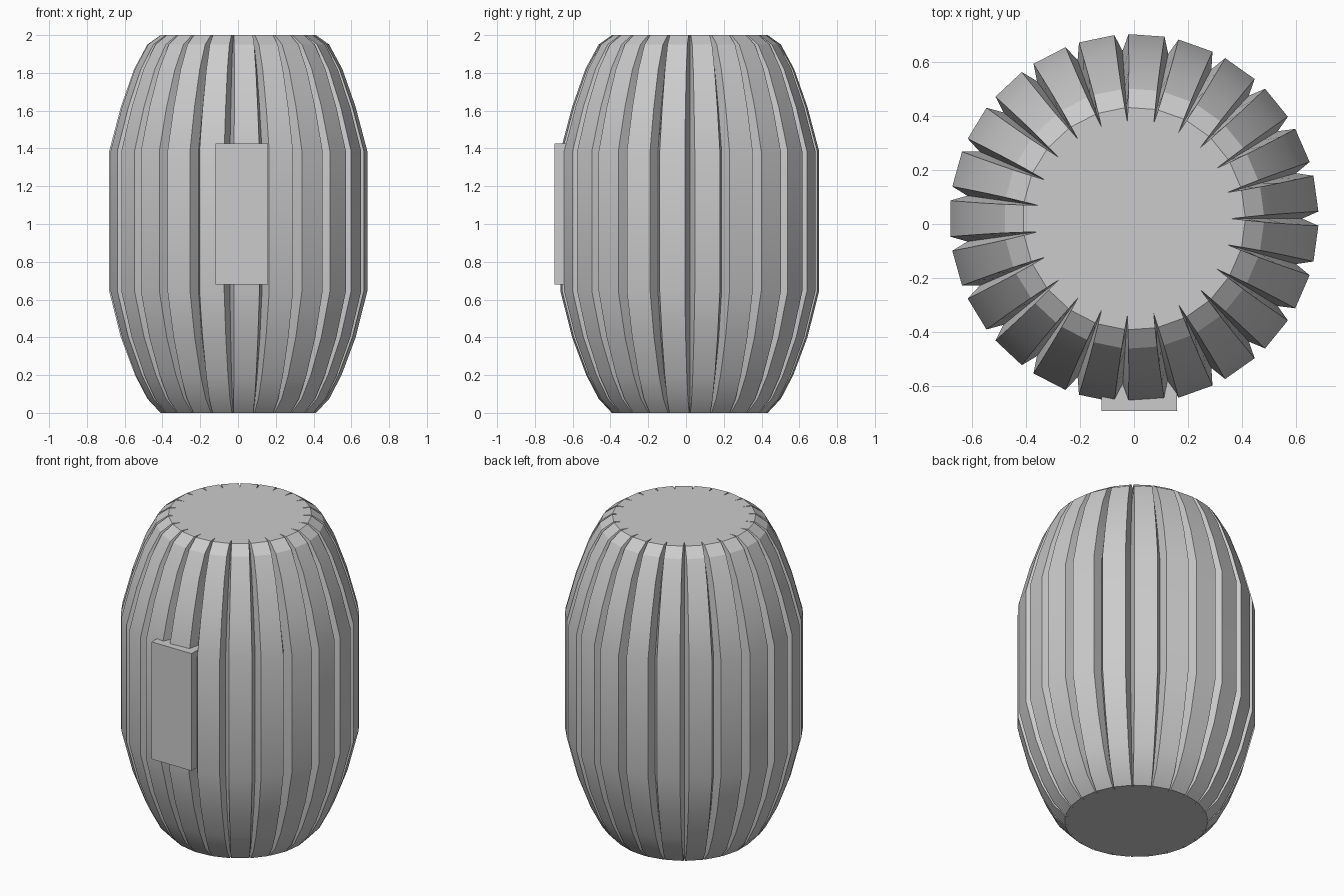
import bpy, bmesh, math
from mathutils import Vector

if "Cube" in bpy.data.objects:
    bpy.data.objects.remove(bpy.data.objects["Cube"], do_unlink=True)

grey = bpy.data.materials.new("light_grey")
grey.use_nodes = True
colour = (0.6, 0.6, 0.6, 1)
grey.diffuse_color = colour
grey.node_tree.nodes["Principled BSDF"].inputs["Base Color"].default_value = colour

SLATS = 23
STEP = 2 * math.pi / SLATS
CENTRE_Y = 0.02

# Height, slat radius, slat half width, groove floor radius
PROFILE = [
    (0, 0.41, 0.053, 0.385), (0.075, 0.48, 0.056, 0.445), (0.2, 0.545, 0.059, 0.5),
    (0.4, 0.62, 0.063, 0.57), (0.645, 0.682, 0.067, 0.625), (1.385, 0.682, 0.067, 0.625),
    (1.62, 0.62, 0.062, 0.56), (1.82, 0.55, 0.057, 0.49), (1.95, 0.48, 0.053, 0.42),
    (2, 0.41, 0.0505, 0.36),
]


def add_object(name, bm):
    bmesh.ops.recalc_face_normals(bm, faces=bm.faces)
    mesh = bpy.data.meshes.new(name)
    bm.to_mesh(mesh)
    bm.free()
    obj = bpy.data.objects.new(name, mesh)
    bpy.context.collection.objects.link(obj)
    mesh.materials.append(grey)
    return obj


def ring(bm, z, radius, half, floor):
    """One level of the barrel: each slat has two lips and a groove after it."""
    verts = []
    for i in range(SLATS):
        a = math.pi + i * STEP
        out = Vector((math.cos(a), math.sin(a), 0))
        side = Vector((-out.y, out.x, 0))
        groove = a + STEP / 2
        base = Vector((0, CENTRE_Y, z))
        verts.append(bm.verts.new(base + out * radius - side * half))
        verts.append(bm.verts.new(base + out * radius + side * half))
        verts.append(bm.verts.new(base + floor * Vector((math.cos(groove), math.sin(groove), 0))))
    return verts


# Barrel of flat-faced slats with V grooves between them
bm = bmesh.new()
rings = [ring(bm, *level) for level in PROFILE]
for low, high in zip(rings, rings[1:]):
    for i in range(len(low)):
        j = (i + 1) % len(low)
        bm.faces.new((low[i], low[j], high[j], high[i]))
bm.faces.new(rings[0][::-1])
bm.faces.new(rings[-1])
barrel = add_object("slatted_barrel", bm)
bpy.ops.object.select_all(action="DESELECT")
barrel.select_set(True)
bpy.context.view_layer.objects.active = barrel
bpy.ops.object.shade_smooth_by_angle(angle=math.radians(25))

# Flat plaque on the front
bm = bmesh.new()
bmesh.ops.create_cube(bm, size=1)
bmesh.ops.scale(bm, vec=(0.28, 0.14, 0.745), verts=bm.verts)
bmesh.ops.translate(bm, vec=(0.02, -0.625, 1.0525), verts=bm.verts)
add_object("front_plaque", bm)
